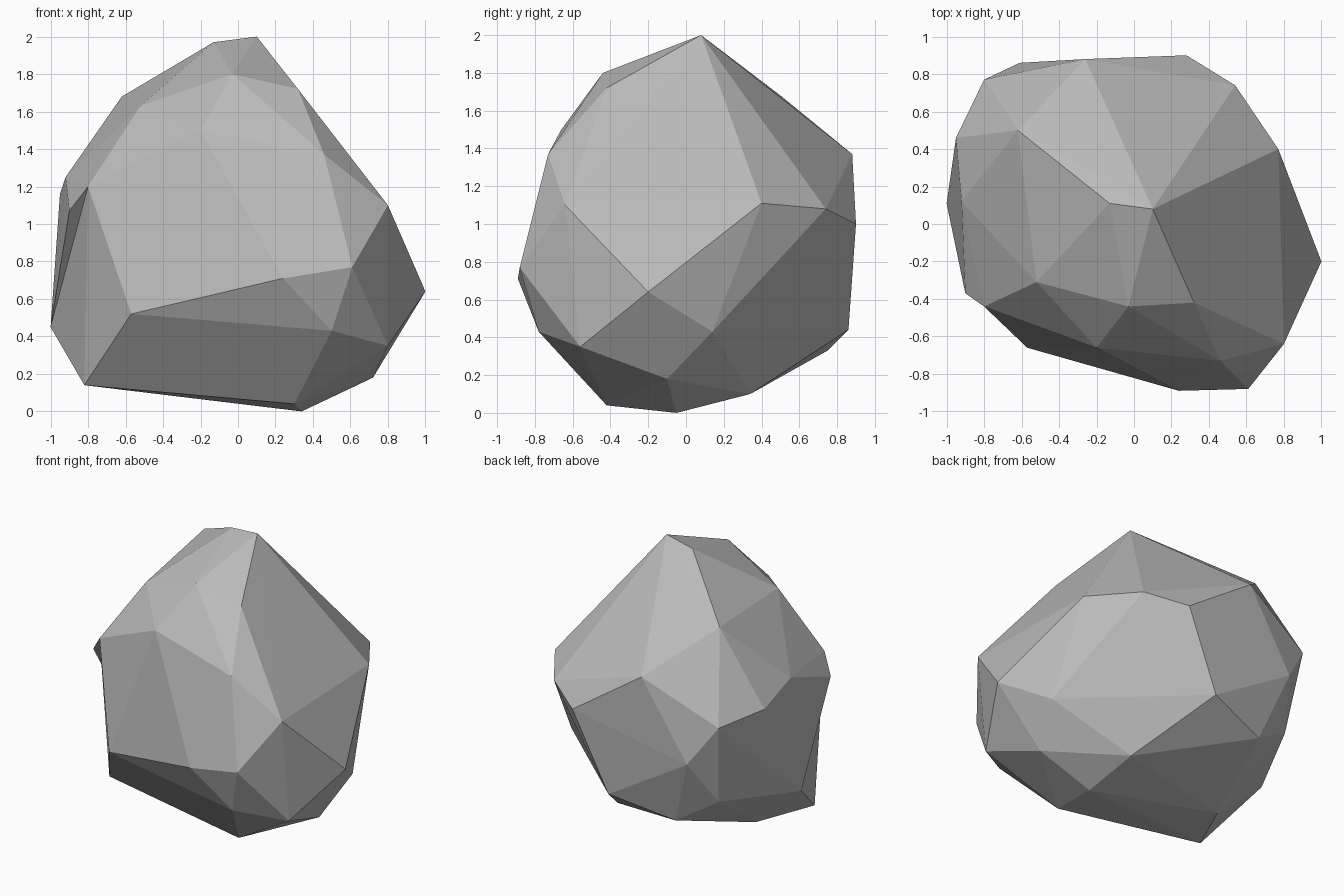
import bpy
import bmesh
from mathutils import Vector

# Remove the default object
default_cube = bpy.data.objects.get("Cube")
if default_cube:
    bpy.data.objects.remove(default_cube, do_unlink=True)


def make_material(name, grey):
    """Create one plain matte colour."""
    colour = (grey, grey, grey, 1.0)
    material = bpy.data.materials.new(name)
    material.use_nodes = True
    material.diffuse_color = colour
    shader = material.node_tree.nodes["Principled BSDF"]
    shader.inputs["Base Color"].default_value = colour
    shader.inputs["Roughness"].default_value = 0.9
    return material


# Corner points of the stone, grouped in bands from the peak to the base
peak = [(.1, .08, 2), (-.13, .11, 1.97), (-.03, -.44, 1.8),
        (.32, -.42, 1.72), (-.52, -.31, 1.63), (-.62, .5, 1.68)]
shoulder = [(-.2, -.66, 1.5), (.46, -.73, 1.37), (.8, -.64, 1.1),
            (.77, .4, 1.11), (.54, .74, 1.08), (.28, .9, 1),
            (-.26, .88, 1.37), (-.8, .77, 1.1), (-.95, .46, 1.16),
            (-.92, .12, 1.25), (-.8, -.44, 1.2)]
waist = [(1, -.2, .64), (.61, -.88, .77), (.24, -.89, .71),
         (-.57, -.66, .52), (-1, .11, .45), (-.73, .67, .51),
         (-.61, .86, .82), (.02, .86, .44), (.82, .14, .43)]
base = [(.5, -.78, .43), (.8, -.56, .35), (.72, -.1, .18),
        (.34, -.05, 0), (.3, -.42, .04), (-.82, -.3, .14),
        (-.63, .1, .12), (.31, .34, .1), (-.44, .75, .33)]
side_spur = Vector((-.9, -.37, 1.07))

# Wrap the bands in a faceted shell
bm = bmesh.new()
for band in (peak, shoulder, waist, base):
    for point in band:
        bm.verts.new(point)
hull = bmesh.ops.convex_hull(bm, input=bm.verts[:])
unused = [item for item in hull["geom_interior"] + hull["geom_unused"]
          if isinstance(item, bmesh.types.BMVert)]
if unused:
    bmesh.ops.delete(bm, geom=list(set(unused)), context="VERTS")

# Raise a small spur out of the facet that lies under it
bm.normal_update()
facing = [face for face in bm.faces
          if face.normal.dot(side_spur - face.calc_center_median()) > 0]
if facing:
    under = min(facing, key=lambda face: (face.calc_center_median() - side_spur).length)
    tip = bmesh.ops.poke(bm, faces=[under])["verts"][0]
    tip.co = side_spur

bmesh.ops.recalc_face_normals(bm, faces=bm.faces[:])
for face in bm.faces:
    face.smooth = False

# The finished stone
mesh = bpy.data.meshes.new("boulder")
bm.to_mesh(mesh)
bm.free()
mesh.materials.append(make_material("stone grey", 0.5))
boulder = bpy.data.objects.new("boulder", mesh)
bpy.context.collection.objects.link(boulder)
